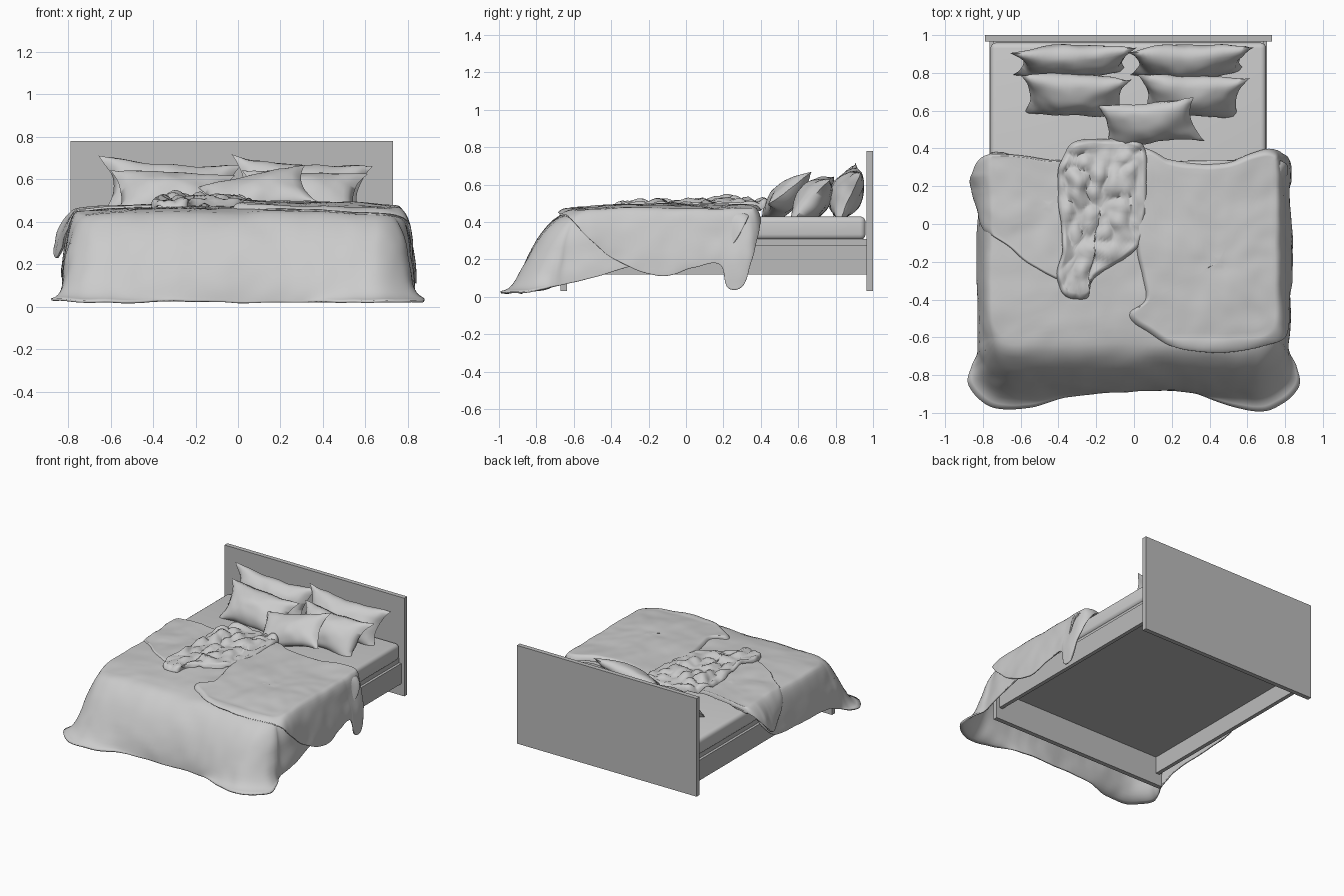
import bpy, bmesh
from math import radians
from mathutils import Vector, Euler, noise

if "Cube" in bpy.data.objects:
    bpy.data.objects.remove(bpy.data.objects["Cube"])


def make_material(name, value):
    mat = bpy.data.materials.new(name)
    mat.use_nodes = True
    color = (value, value, value, 1)
    mat.diffuse_color = color
    mat.node_tree.nodes["Principled BSDF"].inputs["Base Color"].default_value = color
    return mat


FABRIC = make_material("light grey fabric", 0.6)
FRAME = make_material("grey frame", 0.5)


def finish(name, bm, mat, angle=None):
    mesh = bpy.data.meshes.new(name)
    bm.to_mesh(mesh)
    bm.free()
    mesh.materials.append(mat)
    obj = bpy.data.objects.new(name, mesh)
    bpy.context.collection.objects.link(obj)
    if angle:
        bpy.ops.object.select_all(action='DESELECT')
        obj.select_set(True)
        bpy.context.view_layer.objects.active = obj
        bpy.ops.object.shade_smooth_by_angle(angle=radians(angle))
    return obj


def box(name, low, high, mat=FRAME, bevel=0):
    low, high = Vector(low), Vector(high)
    bm = bmesh.new()
    bmesh.ops.create_cube(bm, size=1)
    for v in bm.verts:
        v.co = (low + high) / 2 + v.co * (high - low)
    if bevel:
        bmesh.ops.bevel(bm, geom=bm.edges[:], offset=bevel, segments=4,
                        profile=0.5, affect='EDGES')
    return finish(name, bm, mat, 40 if bevel else None)


def wrinkle(p, freq, amp):
    return (noise.noise_vector(p * freq) + 0.5 * noise.noise_vector(p * freq * 2.3)) * amp


def closed_curve(points, steps=8):
    # Catmull-Rom through the hem points
    pts = [Vector(p) for p in points]
    out = []
    for i in range(len(pts)):
        a, b, c, d = (pts[(i + k) % len(pts)] for k in (-1, 0, 1, 2))
        for s in range(steps):
            t = s / steps
            out.append(b + (c - a) * t / 2 + (a * 2 - b * 5 + c * 4 - d) * t * t / 2
                       + (b * 3 - a - c * 3 + d) * t ** 3 / 2)
    return out


def limit(p, side, front, radius, z):
    # Pull a point back to a bed outline with rounded front corners
    inner = side - radius
    q = Vector((max(-inner, min(inner, p.x)), max(front + radius, p.y), z))
    d = Vector((p.x - q.x, p.y - q.y, 0))
    return q + d * min(1, radius / max(d.length, 1e-6))


def bezier(points, t):
    while len(points) > 1:
        points = [a.lerp(b, t) for a, b in zip(points, points[1:])]
    return points[0]


def cloth(name, hem_points, center, top, body, amp, freq=5, lift=0):
    # A sheet spreading from the center, rolling over the bed edge down to its hem
    hem = closed_curve(hem_points)
    mid = Vector((*center, top))
    flat_rings, skirt_rings = 16, 16
    bm = bmesh.new()
    rings = []
    for r in range(1, flat_rings + skirt_rings + 1):
        ring = []
        for h in hem:
            shoulder = limit(mid.lerp(h, 0.95), 0.745, -0.6, 0.1, top)
            if r <= flat_rings:
                p = mid.lerp(shoulder, r / flat_rings)
                fall = 1
            else:
                t = (r - flat_rings) / skirt_rings
                edge = limit(h, body, -0.88, 0.22, h.z + 0.4 * (top - h.z))
                roll = (shoulder + edge) / 2
                roll.z = top
                foot = Vector((edge.x, edge.y, h.z + 0.06 * (top - h.z)))
                p = bezier([shoulder, roll, edge, foot, h], t)
                fall = 1 - t
            # The bed top sinks a little towards its sides and foot
            p.z -= 0.02 * fall * (min(1, abs(p.x) / 0.74) ** 4
                                  + min(1, max(0, -p.y) / 0.6) ** 4)
            p = p + wrinkle(p, freq, amp)
            if lift:
                p.z += lift * abs(noise.noise(p * freq * 1.6)) * 2
            p.z = max(p.z, 0.016)
            ring.append(bm.verts.new(p))
        rings.append(ring)
    hub = bm.verts.new(mid + wrinkle(mid, freq, amp))
    n = len(hem)
    for j in range(n):
        k = (j + 1) % n
        bm.faces.new((hub, rings[0][j], rings[0][k]))
        for a, b in zip(rings, rings[1:]):
            bm.faces.new((a[j], b[j], b[k], a[k]))
    obj = finish(name, bm, FABRIC, 60)
    solid = obj.modifiers.new("thickness", 'SOLIDIFY')
    solid.thickness = 0.01
    solid.offset = -1


def pillow(name, location, size, angles, taper=0.0, n=22):
    # Pinched cushion: concave edges, pointed corners, two bulging sides
    w, h, t = size
    rot = Euler([radians(a) for a in angles])
    bm = bmesh.new()
    for side in (1, -1):
        grid = []
        for i in range(n + 1):
            row = []
            for j in range(n + 1):
                u, v = 2 * i / n - 1, 2 * j / n - 1
                p = Vector((w * u * (1 - 0.16 * (1 - v * v)) * (1 + taper * v),
                            h * v * (1 - 0.15 * (1 - u * u)),
                            side * t * ((1 - u * u) * (1 - v * v)) ** 0.55))
                p.rotate(rot)
                p += Vector(location)
                row.append(bm.verts.new(p + wrinkle(p, 6, 0.012)))
            grid.append(row)
        for i in range(n):
            for j in range(n):
                quad = [grid[i][j], grid[i + 1][j], grid[i + 1][j + 1], grid[i][j + 1]]
                bm.faces.new(quad[::side])
    bmesh.ops.remove_doubles(bm, verts=bm.verts[:], dist=0.0005)
    finish(name, bm, FABRIC, 70)


# Bed frame
box("headboard", (-0.79, 0.965, 0.03), (0.73, 1, 0.78))
box("footboard", (-0.79, -0.67, 0.03), (0.73, -0.635, 0.3))
for name, x in (("right_rail", -0.765), ("left_rail", 0.675)):
    box(name, (x, -0.635, 0.12), (x + 0.03, 0.965, 0.275))
box("base_panel", (-0.745, -0.635, 0.25), (0.685, 0.965, 0.31))
box("mattress", (-0.76, -0.58, 0.305), (0.7, 0.96, 0.43), FABRIC, 0.03)

# Main duvet with hem pooling on the floor at the two front corners
cloth("duvet", [
    (.74, .34, .44), (.79, .2, .22), (.8, 0, .18), (.81, -.3, .16), (.82, -.5, .1),
    (.81, -.66, .06), (.86, -.76, .04), (.86, -.88, .02), (.7, -.99, .02), (.5, -.96, .02),
    (.3, -.88, .02), (0, -.88, .02), (-.3, -.9, .02), (-.55, -.97, .02), (-.75, -.97, .02),
    (-.87, -.86, .03), (-.86, -.76, .04), (-.82, -.67, .07), (-.82, -.5, .13),
    (-.82, -.2, .15), (-.81, .1, .17), (-.76, .22, .3), (-.68, .26, .45), (0, .3, .45)],
    (0, -0.15), 0.463, 0.82, 0.008)

# Folded-back layer hanging over the left side
cloth("left_cover", [
    (.05, .39, .46), (.18, .33, .46), (.34, .31, .45), (.5, .32, .45), (.7, .39, .43),
    (.79, .36, .25), (.82, .3, .06), (.82, .22, .05), (.81, .18, .17), (.82, .03, .15),
    (.83, -.15, .11), (.82, -.38, .2), (.81, -.53, .33), (.76, -.62, .42), (.5, -.67, .44),
    (.25, -.65, .45), (.1, -.58, .45), (-.02, -.49, .455), (.07, -.38, .455),
    (.02, -.1, .46), (.02, .2, .46)],
    (0.45, -0.2), 0.485, 0.83, 0.009)

# Folded-back layer hanging over the right side
cloth("right_cover", [
    (-.2, .36, .46), (-.42, .34, .45), (-.76, .37, .43), (-.86, .26, .3), (-.86, .17, .23),
    (-.83, .06, .28), (-.79, -.04, .38), (-.68, -.12, .44), (-.52, -.24, .455),
    (-.34, -.31, .46), (-.2, -.2, .46), (-.16, .1, .46)],
    (-0.45, 0.1), 0.483, 0.86, 0.009)

# Crumpled throw in the middle
cloth("crumpled_throw", [
    (-.3, .43, .45), (-.06, .44, .45), (.05, .38, .46), (.04, -.03, .47), (-.04, -.16, .46),
    (-.22, -.29, .46), (-.25, -.39, .46), (-.36, -.37, .46), (-.4, -.28, .46),
    (-.37, -.1, .47), (-.4, .2, .47), (-.37, .34, .46)],
    (-0.18, 0.08), 0.486, 0.87, 0.011, 7, 0.03)

# Two pairs of pillows and a small cushion
for side, x in (("right", -0.325), ("left", 0.295)):
    pillow(side + "_back_pillow", (x, 0.86, 0.55), (0.32, 0.15, 0.085), (66, 4, 2), 0.05)
    pillow(side + "_front_pillow", (x + 0.01, 0.68, 0.52), (0.28, 0.155, 0.09),
           (48, 2, -2), 0.06)
pillow("small_cushion", (0.085, 0.535, 0.53), (0.265, 0.145, 0.075), (38, -11, 5))
